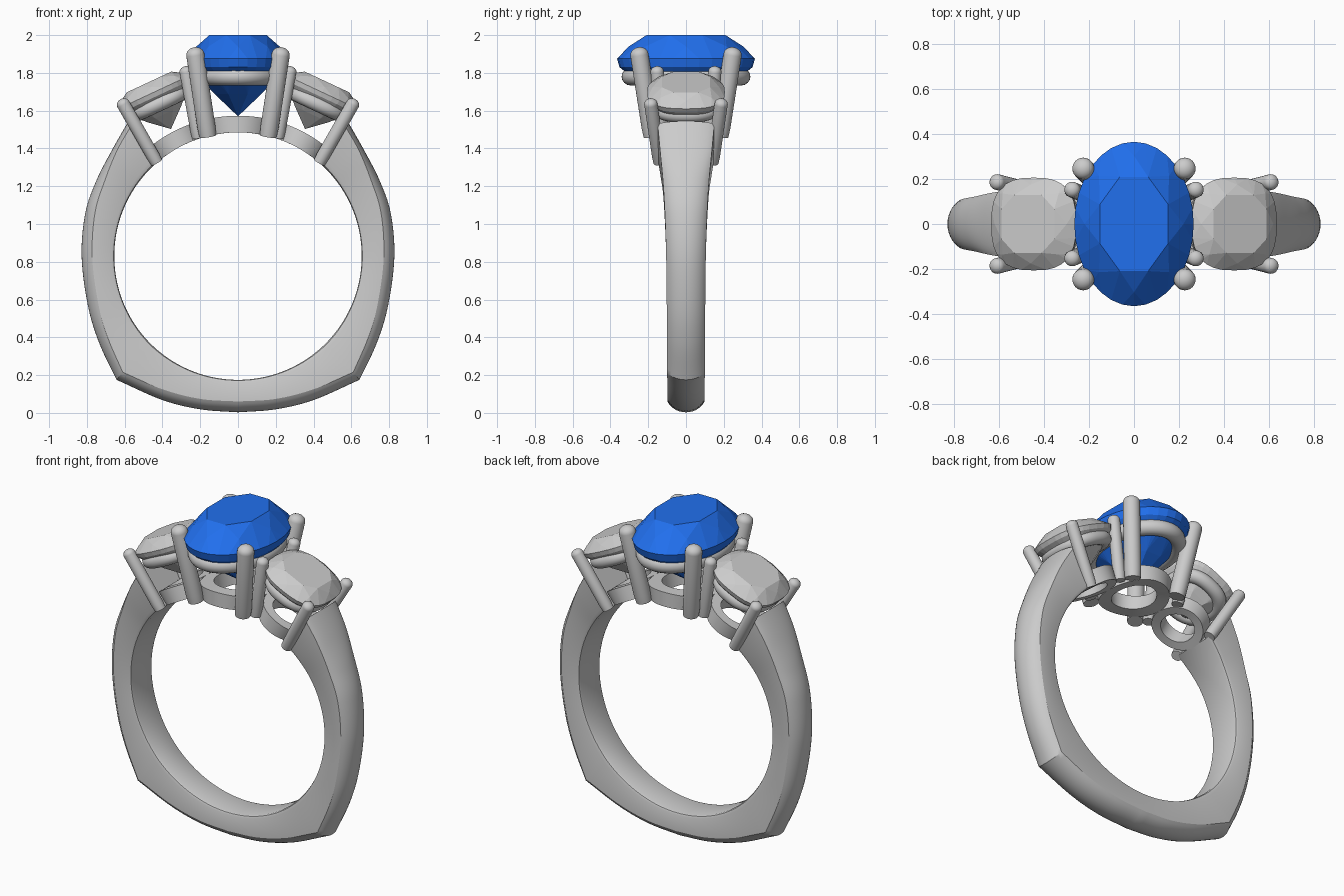
import bpy, bmesh
from math import sin, cos, pi, radians
from mathutils import Vector, Matrix

if "Cube" in bpy.data.objects:
    bpy.data.objects.remove(bpy.data.objects["Cube"])

CZ, R = 0.83, 0.655            # finger hole centre height and radius

blue = bpy.data.materials.new("blue_gem")
blue.diffuse_color = (0.015, 0.16, 0.85, 1)
blue.use_nodes = True
blue.node_tree.nodes["Principled BSDF"].inputs["Base Color"].default_value = blue.diffuse_color


def finish(bm, name, smooth=True, mat=None):
    bmesh.ops.recalc_face_normals(bm, faces=bm.faces)
    me = bpy.data.meshes.new(name)
    bm.to_mesh(me)
    bm.free()
    ob = bpy.data.objects.new(name, me)
    bpy.context.collection.objects.link(ob)
    if mat:
        me.materials.append(mat)
    if smooth:
        bpy.ops.object.select_all(action='DESELECT')
        ob.select_set(True)
        bpy.context.view_layer.objects.active = ob
        bpy.ops.object.shade_smooth_by_angle(angle=radians(30))
    return ob


def loft(loops, name, closed=False):
    """Skin a list of equal-length closed loops."""
    bm = bmesh.new()
    rows = [[bm.verts.new(p) for p in lp] for lp in loops]
    n, m = len(rows), len(rows[0])
    for i in range(n if closed else n - 1):
        a, b = rows[i], rows[(i + 1) % n]
        for j in range(m):
            k = (j + 1) % m
            bm.faces.new((a[j], a[k], b[k], b[j]))
    if not closed:
        bm.faces.new(rows[0])
        bm.faces.new(rows[-1])
    return finish(bm, name)


def spline(keys, steps=8):
    """Catmull-Rom through rows of numbers."""
    k = [Vector(r) for r in keys]
    k = [2 * k[0] - k[1]] + k + [2 * k[-1] - k[-2]]
    out = []
    for i in range(1, len(k) - 2):
        for s in range(steps):
            t = s / steps
            out.append(0.5 * (2 * k[i] + (k[i + 1] - k[i - 1]) * t
                       + (2 * k[i - 1] - 5 * k[i] + 4 * k[i + 1] - k[i + 2]) * t ** 2
                       + (3 * k[i] - k[i - 1] - 3 * k[i + 1] + k[i + 2]) * t ** 3))
    return out + [k[-2]]


# Shank keys: inner angle from bottom, edge x, z, outer x, z, half width
base = [(0, 0, .06, 0, .003, .098), (17, .2, .074, .2, .019, .098),
        (31, .4, .125, .4, .068, .098), (45, .61, .215, .643, .175, .1)]
side = [(45, .61, .215, .643, .175, .1), (60, .69, .4, .735, .37, .1),
        (72, .74, .58, .795, .57, .102), (90, .772, .83, .828, .83, .105),
        (106, .757, 1.06, .808, 1.06, .112), (120, .705, 1.23, .75, 1.23, .122),
        (130, .64, 1.39, .668, 1.39, .137), (139, .56, 1.53, .58, 1.545, .15)]
half = spline(base) + spline(side)[1:]


def section(k, s):
    a, w = radians(k[0]), k[5]
    inner = Vector((s * R * sin(a), 0, CZ - R * cos(a)))
    edge, outer = Vector((s * k[1], 0, k[2])), Vector((s * k[3], 0, k[4]))
    a0, pts = radians(25), []
    for i in range(15):
        t = a0 + (pi - 2 * a0) * i / 14
        h = (sin(t) - sin(a0)) / (1 - sin(a0))
        pts.append(edge.lerp(outer, h) + Vector((0, -w * cos(t) / cos(a0), 0)))
    for f, y in ((.12, 1), (.03, .95), (0, .84), (0, -.84), (.03, -.95), (.12, -1)):
        pts.append(inner.lerp(edge, f) + Vector((0, y * w, 0)))
    return pts


loft([section(k, -1) for k in reversed(half[1:])] + [section(k, 1) for k in half], "shank")


# Curved oval rings at the foot of each setting
def foot_ring(name, angle, hu, hy, wall):
    loops = []
    for i in range(64):
        t = 2 * pi * i / 64
        lp = []
        for r, d in ((R, 0), (R + .088, 0), (R + .088, wall), (R, wall)):
            a = angle + (hu - d) * cos(t) / .7
            lp.append((r * sin(a), (hy - d) * sin(t), CZ + r * cos(a)))
        loops.append(lp)
    loft(loops, name, True)


# Oval or cushion outline point; n = 2 is an ellipse
def outline(t, rx, ry, n):
    f = lambda v: (abs(v) ** (2 / n)) * (1 if v >= 0 else -1)
    return rx * f(cos(t)), ry * f(sin(t))


def seat_ring(name, mat, rx, ry, r, n):
    loops = []
    for i in range(64):
        t = 2 * pi * i / 64
        c, s = outline(t, 1, 1, n)
        loops.append([mat @ Vector(((rx + r * cos(q)) * c, (ry + r * cos(q)) * s, r * sin(q)))
                      for q in [2 * pi * j / 16 for j in range(16)]])
    loft(loops, name, True)


# Faceted stone: hull of table, crown, girdle, pavilion and culet points
def stone(name, mat, rx, ry, n, girdle, crown, depth, table, material=None):
    bm = bmesh.new()

    def ring(count, k, z, off=0):
        for i in range(count):
            x, y = outline(2 * pi * (i + off) / count, rx * k, ry * k, n)
            bm.verts.new(mat @ Vector((x, y, z)))
    ring(8, table, girdle + crown, .5)
    ring(8, (1 + table) / 2 + .02, girdle + crown * .52, 0)
    ring(32, 1, girdle)
    ring(32, .965, 0)
    ring(8, .5, -depth * .55, .5)
    bm.verts.new(mat @ Vector((0, 0, -depth)))
    res = bmesh.ops.convex_hull(bm, input=bm.verts)
    junk = {g for g in res["geom_interior"] + res["geom_unused"]
            if isinstance(g, bmesh.types.BMVert)}
    bmesh.ops.delete(bm, geom=list(junk), context='VERTS')
    bmesh.ops.dissolve_limit(bm, angle_limit=radians(1), verts=bm.verts, edges=bm.edges)
    finish(bm, name, False, material)


# Round wire prong with a domed tip
def prong(name, foot, tip, r):
    foot, tip = Vector(foot), Vector(tip)
    d = tip - foot
    L = d.length
    rot = d.to_track_quat('Z', 'Y')
    prof = [(r * .93, 0), (r, .1 * L), (r, L - r * .8)]
    prof += [(r * cos(a), L - r * .8 + r * .8 * sin(a)) for a in
             [radians(v) for v in (18, 36, 54, 70, 84)]]
    loft([[foot + rot @ Vector((q * cos(t), q * sin(t), z))
           for t in [2 * pi * j / 24 for j in range(24)]] for q, z in prof], name)


# Centre setting
foot_ring("centre_foot_ring", 0, .2, .215, .075)
seat_ring("centre_seat", Matrix.Translation((0, 0, 1.78)), .2, .295, .046, 2)
stone("centre_stone", Matrix.Translation((0, 0, 1.83)), .265, .365, 2,
      .045, .125, .26, .62, blue)
for sx in (-1, 1):
    for sy in (-1, 1):
        prong("centre_prong", (sx * .16, sy * .18, 1.465), (sx * .232, sy * .253, 1.935), .048)

# Side settings, tilted outward
for s, label in ((-1, "left"), (1, "right")):
    tilt = Matrix.Rotation(s * radians(25), 4, 'Y')
    place = Matrix.Translation((s * .435, 0, 1.675)) @ tilt
    foot_ring(label + "_foot_ring", s * radians(29), .155, .165, .055)
    seat_ring(label + "_seat", place @ Matrix.Translation((0, 0, -.042)), .145, .16, .04, 2.4)
    stone(label + "_side_stone", place, .208, .206, 2.7, .025, .06, .19, .66)
    for sy in (-1, 1):
        prong(label + "_inner_prong", (s * .21, sy * .125, 1.455), (s * .28, sy * .155, 1.835), .035)
        prong(label + "_outer_prong", (s * .43, sy * .14, 1.325), (s * .622, sy * .19, 1.66), .035)
